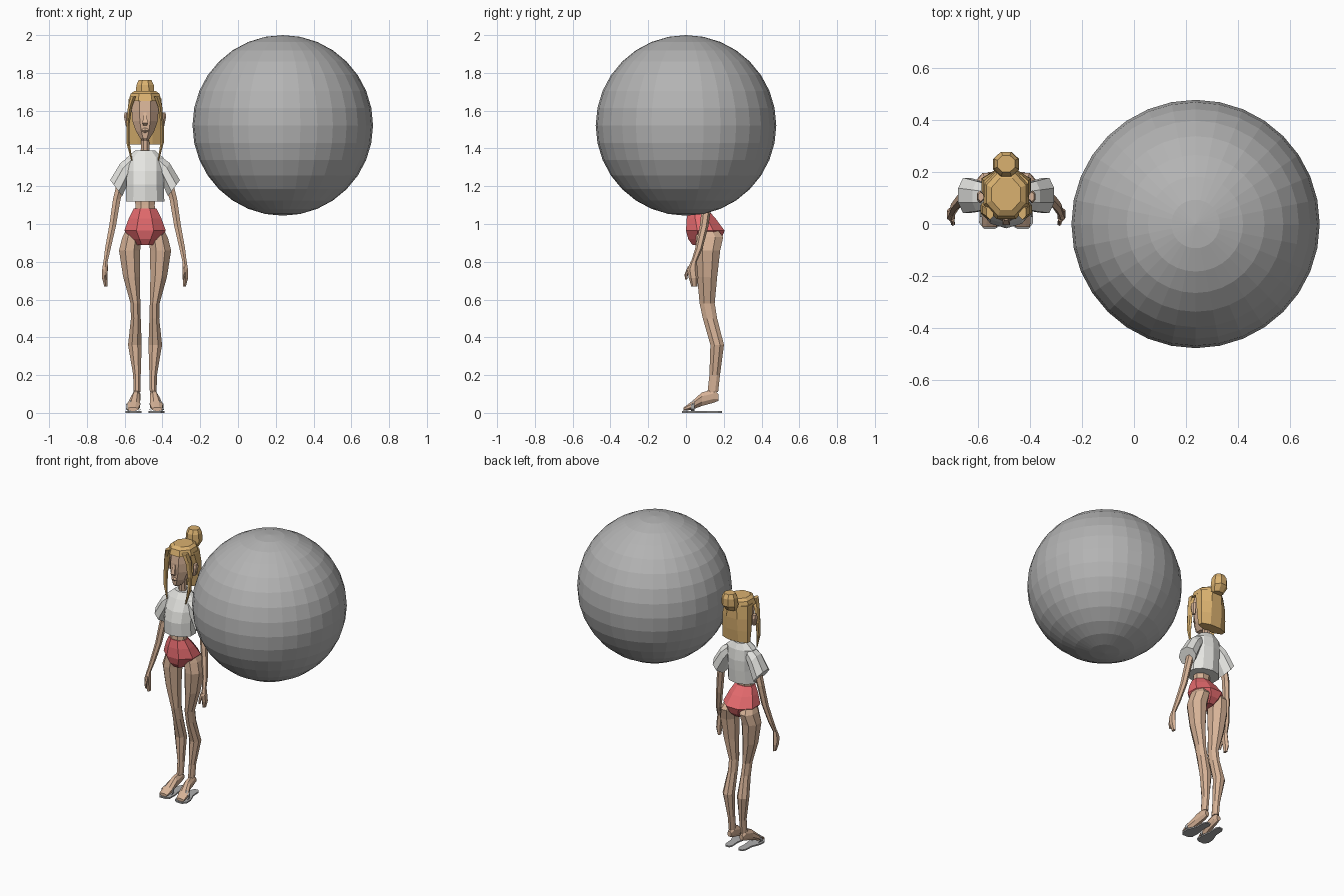
import bpy, bmesh, math
from mathutils import Vector, Euler

CX = -0.492  # the figure's own centre line


def material(name, rgb):
    m = bpy.data.materials.new(name)
    m.diffuse_color = (*rgb, 1)
    return m


GREY = material("ball grey", (0.45, 0.45, 0.45))
WHITE = material("shirt white", (0.78, 0.78, 0.75))
SKIN = material("skin", (0.68, 0.45, 0.31))
RED = material("red cloth", (0.80, 0.15, 0.16))
HAIR = material("blond hair", (0.70, 0.44, 0.16))
SANDAL = material("sandal grey", (0.42, 0.42, 0.42))


def finish(name, bm, mat):
    bmesh.ops.recalc_face_normals(bm, faces=bm.faces[:])
    me = bpy.data.meshes.new(name)
    bm.to_mesh(me)
    bm.free()
    me.materials.append(mat)
    ob = bpy.data.objects.new(name, me)
    bpy.context.collection.objects.link(ob)
    return ob


def loft(name, mat, rings, n=8, pair=False, rot=(0, 0, 0), caps=True):
    """Skin rings of (x, y, z, rx, ry[, tilt about y]); pair adds the mirrored side."""
    bm = bmesh.new()
    k = 1 / math.cos(math.pi / n)  # flat sides touch the given radius
    for s in ((1, -1) if pair else (1,)):
        loops = []
        for r in rings:
            x, y, z, rx, ry = r[:5]
            e = Euler((rot[0], r[5] if len(r) > 5 else 0, 0))
            loop = []
            for i in range(n):
                a = 2 * math.pi * (i + 0.5) / n
                p = Vector((rx * k * math.cos(a), ry * k * math.sin(a), 0))
                p.rotate(e)
                loop.append(bm.verts.new((CX + s * (x + p.x), y + p.y, z + p.z)))
            loops.append(loop)
        for a, b in zip(loops, loops[1:]):
            for i in range(n):
                j = (i + 1) % n
                bm.faces.new((a[i], a[j], b[j], b[i]))
        if caps:
            bm.faces.new(loops[0])
            bm.faces.new(loops[-1])
    return finish(name, bm, mat)


# Large floating ball
bm = bmesh.new()
bmesh.ops.create_uvsphere(bm, u_segments=32, v_segments=16, radius=0.478)
bmesh.ops.translate(bm, verts=bm.verts[:], vec=(0.237, 0, 1.522))
finish("ball", bm, GREY)

# Legs
loft("legs", SKIN, [
    (.060, .110, .980, .035, .050), (.070, .125, .930, .050, .072),
    (.082, .115, .860, .056, .066), (.072, .112, .720, .044, .053),
    (.051, .112, .580, .026, .040), (.049, .127, .500, .026, .038),
    (.054, .165, .360, .036, .036), (.043, .152, .200, .020, .028),
    (.043, .142, .110, .018, .028)], pair=True)

# Feet, heels raised off the sandals
loft("feet", SKIN, [
    (.045, .172, .082, .014, .018), (.045, .145, .088, .020, .035),
    (.050, .085, .073, .024, .036), (.060, .030, .038, .034, .022),
    (.064, -.012, .020, .028, .009)], pair=True, rot=(math.pi / 2, 0, 0))

# Sandal soles: tapered flat outline
bm = bmesh.new()
outline = [(.020, -.005), (.045, -.020), (.085, -.020), (.104, .005), (.102, .050),
           (.078, .110), (.075, .170), (.062, .190), (.035, .190), (.024, .170),
           (.028, .110), (.018, .050)]
for s in (1, -1):
    f = bm.faces.new([bm.verts.new((CX + s * x, y, 0)) for x, y in outline])
    top = bmesh.ops.extrude_face_region(bm, geom=[f])["geom"]
    bmesh.ops.translate(bm, vec=(0, 0, .009),
                        verts=[v for v in top if isinstance(v, bmesh.types.BMVert)])
finish("sandal_soles", bm, SANDAL)

# Sandal straps
loft("sandal_straps", SANDAL, [
    (.060, .045, .036, .037, .033), (.062, .026, .029, .039, .027)],
    pair=True, rot=(math.pi / 2, 0, 0), caps=False)

# Midriff and briefs
loft("midriff", SKIN, [
    (0, .060, 1.04, .055, .044), (0, .063, 1.10, .051, .042), (0, .070, 1.17, .058, .046)])
loft("briefs", RED, [
    (0, .062, 1.082, .060, .048), (0, .080, 1.030, .086, .076),
    (0, .102, .965, .110, .102), (0, .100, .920, .072, .088), (0, .095, .888, .042, .060)])

# Shirt body and flared sleeves
loft("shirt", WHITE, [
    (0, .110, 1.390, .052, .042), (0, .105, 1.350, .098, .062),
    (0, .090, 1.280, .100, .085), (0, .080, 1.210, .099, .092),
    (0, .078, 1.120, .102, .086)], n=10)
loft("sleeves", WHITE, [
    (.070, .105, 1.320, .040, .048, -1.25), (.105, .107, 1.280, .050, .058, -1.05),
    (.153, .110, 1.190, .053, .068, -.93)], pair=True)

# Arms, hands and thumbs
loft("arms", SKIN, [
    (.115, .115, 1.260, .024, .026), (.150, .114, 1.130, .020, .022),
    (.172, .096, .990, .018, .020), (.197, .068, .870, .015, .017),
    (.209, .042, .800, .011, .013)], n=6, pair=True)
loft("hands", SKIN, [
    (.209, .042, .805, .011, .013), (.212, .034, .760, .015, .024),
    (.214, .040, .715, .014, .022), (.208, .044, .670, .008, .014)], n=6, pair=True)
loft("thumbs", SKIN, [
    (.208, .020, .775, .008, .009), (.205, .002, .735, .007, .008),
    (.202, .000, .705, .004, .005)], n=6, pair=True)

# Neck, head, nose, lips and ears
loft("neck", SKIN, [
    (0, .110, 1.350, .042, .032), (0, .108, 1.385, .023, .025), (0, .105, 1.500, .021, .026)])
loft("head", SKIN, [
    (0, .110, 1.675, .066, .080), (0, .105, 1.600, .071, .086),
    (0, .100, 1.545, .067, .083), (0, .085, 1.490, .048, .068),
    (0, .062, 1.455, .026, .042), (0, .058, 1.443, .018, .028)])
loft("nose", SKIN, [
    (0, .024, 1.590, .007, .008), (0, .014, 1.535, .014, .018), (0, .020, 1.522, .010, .010)], n=4)
loft("lips", SKIN, [
    (0, .024, 1.507, .010, .010), (0, .023, 1.495, .021, .015), (0, .030, 1.480, .010, .010)], n=6)
loft("ears", SKIN, [
    (.098, .105, 1.590, .010, .016), (.101, .105, 1.570, .011, .022),
    (.093, .100, 1.515, .008, .012)], n=6, pair=True)

# Hair: crown, back fall, side locks and bun
loft("hair_crown", HAIR, [
    (0, .115, 1.705, .056, .062), (0, .115, 1.690, .076, .084), (0, .115, 1.652, .088, .096)])
loft("hair_back", HAIR, [
    (0, .135, 1.665, .086, .074), (0, .150, 1.580, .094, .060),
    (0, .155, 1.500, .096, .050), (0, .160, 1.420, .094, .036)])
loft("hair_locks", HAIR, [
    (.062, .045, 1.675, .014, .025), (.080, .055, 1.620, .011, .026),
    (.091, .058, 1.520, .008, .022), (.090, .050, 1.430, .009, .016),
    (.070, .040, 1.335, .003, .004)], n=6, pair=True)
loft("hair_bun", HAIR, [
    (0, .215, 1.645, .034, .030), (0, .230, 1.685, .050, .048),
    (0, .232, 1.735, .046, .046), (0, .232, 1.762, .034, .032)])
